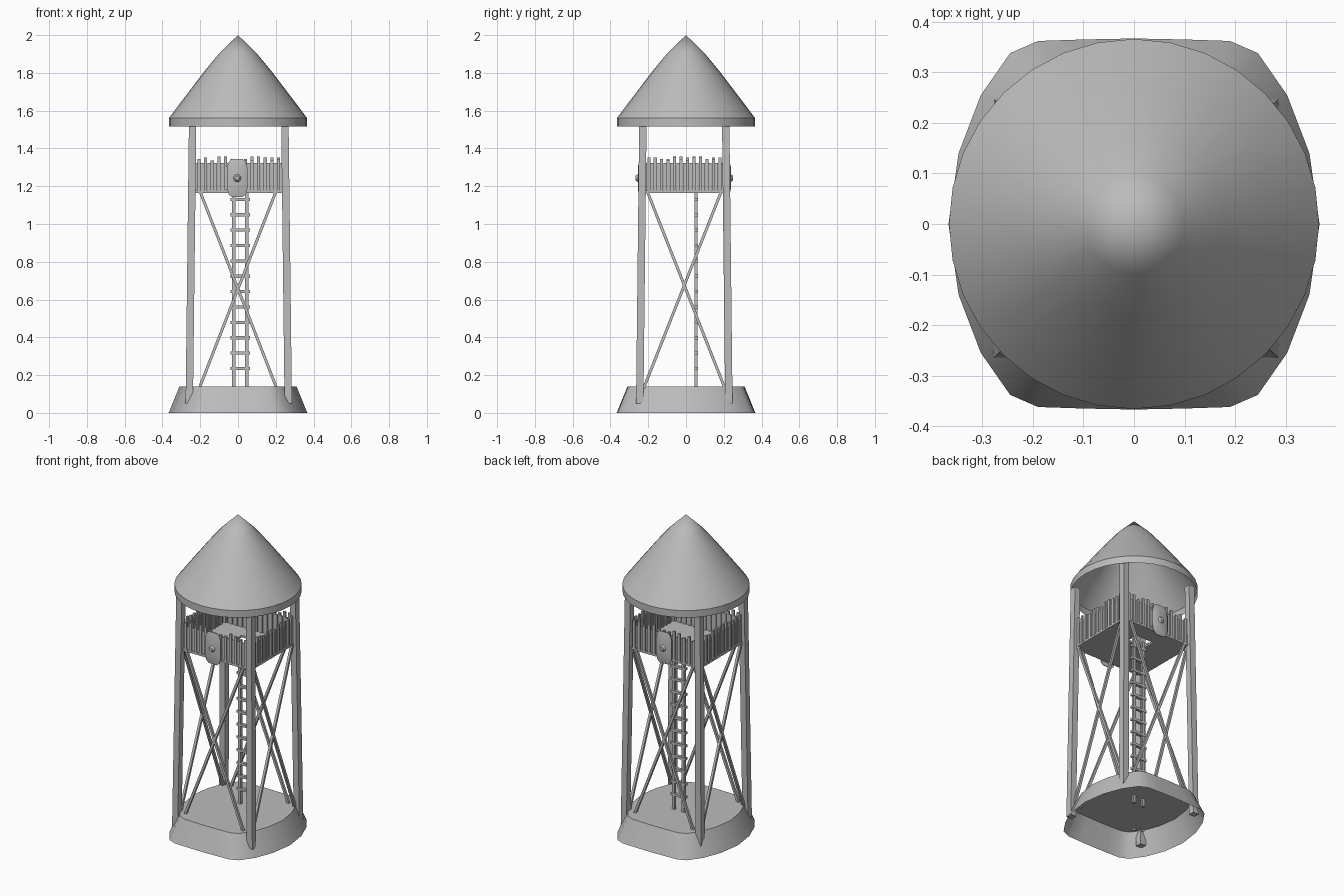
import bpy, bmesh, math, random
from mathutils import Vector, Matrix

random.seed(4)
if "Cube" in bpy.data.objects:
    bpy.data.objects.remove(bpy.data.objects["Cube"], do_unlink=True)

GREY = (0.5, 0.5, 0.5, 1)
grey = bpy.data.materials.new("plain grey")
grey.use_nodes = True
grey.diffuse_color = GREY
grey.node_tree.nodes["Principled BSDF"].inputs["Base Color"].default_value = GREY

CX, CY = 0.004, -0.009          # centre of the leg frame


def finish(name, bm, smooth=None, recalc=True):
    if recalc:
        bmesh.ops.recalc_face_normals(bm, faces=bm.faces)
    mesh = bpy.data.meshes.new(name)
    bm.to_mesh(mesh)
    bm.free()
    mesh.materials.append(grey)
    ob = bpy.data.objects.new(name, mesh)
    bpy.context.collection.objects.link(ob)
    if smooth:
        bpy.ops.object.select_all(action='DESELECT')
        ob.select_set(True)
        bpy.context.view_layer.objects.active = ob
        bpy.ops.object.shade_smooth_by_angle(angle=math.radians(smooth))
    return ob


def box(bm, lo, hi):
    lo, hi = Vector(lo), Vector(hi)
    m = Matrix.Translation((lo + hi) / 2) @ Matrix.Diagonal((*(hi - lo), 1))
    bmesh.ops.create_cube(bm, size=1, matrix=m)


def beam(bm, a, b, w):
    """Square bar from a to b."""
    a, b = Vector(a), Vector(b)
    d = b - a
    side = d.cross(Vector((0, 1, 0)) if abs(d.y) < abs(d.x) else Vector((1, 0, 0))).normalized()
    rot = Matrix((side, d.normalized().cross(side), d.normalized())).transposed().to_4x4()
    m = Matrix.Translation((a + b) / 2) @ rot @ Matrix.Diagonal((w, w, d.length, 1))
    bmesh.ops.create_cube(bm, size=1, matrix=m)


def bridge(bm, low, high):
    n = len(low)
    for i in range(n):
        bm.faces.new((low[i], low[(i + 1) % n], high[(i + 1) % n], high[i]))


# Base: hollow mound with a rounded-square outline and a flat top
corner = [(0.367, 0), (0.347, 0.14), (0.303, 0.255), (0.245, 0.338), (0.19, 0.362), (0.1, 0.365)]
half = corner + [(0, 0.367)] + [(-x, y) for x, y in reversed(corner[1:])]
outline = half + [(-x, -y) for x, y in half]
bm = bmesh.new()
low = [bm.verts.new((x, y, 0)) for x, y in outline]
high = [bm.verts.new((x * 0.845, y * 0.845, 0.14)) for x, y in outline]
bridge(bm, low, high)
bm.faces.new(high)
finish("base_mound", bm, 35, recalc=False)

# Roof: open pointed cap with an upright rim
profile = [(0.366, 1.515), (0.366, 1.56), (0.285, 1.668), (0.178, 1.808), (0.098, 1.905)]
bm = bmesh.new()
rings = [[bm.verts.new((r * math.cos(k * math.tau / 32), r * math.sin(k * math.tau / 32), z))
          for k in range(32)] for r, z in profile]
for low, high in zip(rings, rings[1:]):
    bridge(bm, low, high)
tip = bm.verts.new((0, 0, 2))
for k in range(32):
    bm.faces.new((rings[-1][k], rings[-1][(k + 1) % 32], tip))
finish("roof", bm, 35, recalc=False)

# Legs: four square posts leaning inward
for sx, xname in ((-1, "right"), (1, "left")):
    for sy, yname in ((-1, "front"), (1, "back")):
        bm = bmesh.new()
        beam(bm, (CX + sx * 0.262, CY + sy * 0.236, 0.05),
             (CX + sx * 0.244, CY + sy * 0.219, 1.56), 0.039)
        finish(f"{yname}_{xname}_leg", bm)

# Cross braces on all four sides
bm = bmesh.new()
for s in (-1, 1):
    for d in (-1, 1):
        beam(bm, (-d * 0.205, CY + s * 0.228, 0.13), (d * 0.2, CY + s * 0.22, 1.17), 0.015)
        beam(bm, (CX + s * 0.252, CY - d * 0.215, 0.13),
             (CX + s * 0.245, CY + d * 0.195, 1.17), 0.015)
finish("cross_braces", bm)

# Deck: four slabs around the ladder hatch
X0, X1, Y0, Y1 = CX - 0.25, CX + 0.25, CY - 0.225, CY + 0.225
HX0, HX1, HY0, HY1 = -0.05, 0.075, 0.03, 0.11
bm = bmesh.new()
for x0, x1, y0, y1 in ((X0, X1, Y0, HY0), (X0, X1, HY1, Y1), (X0, HX0, HY0, HY1), (HX1, X1, HY0, HY1)):
    box(bm, (x0, y0, 1.165), (x1, y1, 1.178))
finish("deck", bm)

# Ladder
bm = bmesh.new()
for x in (-0.022, 0.046):
    box(bm, (x - 0.009, 0.046, 0.09), (x + 0.009, 0.062, 1.18))
for i in range(12):
    z = 0.235 + i * 0.0814
    box(bm, (-0.04, 0.044, z - 0.008), (0.063, 0.064, z + 0.008))
finish("ladder", bm)


# Railing: tall uneven pickets in front of a row of short ones
def picket_row(name, half_len, offset, turn):
    bm = bmesh.new()
    count = round(half_len * 2 / 0.034)
    step = half_len * 2 / count
    for i in range(count):
        x = -half_len + (i + 0.5) * step
        top = random.choice((1.335, 1.345, 1.352, 1.358))
        box(bm, (x - 0.008, -offset - 0.008, 1.165), (x + 0.008, -offset + 0.004, top))
        box(bm, (x + 0.009, -offset, 1.165), (x + step - 0.009, -offset + 0.01, 1.322))
    bm.transform(Matrix.Translation((CX, CY, 0)) @ Matrix.Rotation(turn, 4, 'Z'))
    finish(name, bm)


for i, name in enumerate(("front", "left", "back", "right")):
    picket_row(name + "_railing", (0.228, 0.205)[i % 2], (0.218, 0.243)[i % 2], i * math.pi / 2)


# Shields: bulging long octagonal plates with a round boss
def shield(name, turn):
    bm = bmesh.new()
    quarter = [(0.055, 0.05), (0.046, 0.085), (0.03, 0.1)]
    pts = quarter + [(-x, z) for x, z in reversed(quarter)]
    pts += [(-x, -z) for x, z in pts]
    rims = []
    for scale, y in ((1, -0.233), (1, -0.237), (0.6, -0.246)):
        rims.append([bm.verts.new((x * scale, y, z * scale)) for x, z in pts])
    for a, b in zip(rims, rims[1:]):
        bridge(bm, a, b)
    bm.faces.new(rims[0])
    bm.faces.new(rims[-1])
    bmesh.ops.create_cone(bm, cap_ends=True, segments=10, radius1=0.022, radius2=0.012, depth=0.014,
                          matrix=Matrix.Translation((0, -0.251, 0)) @ Matrix.Rotation(math.pi / 2, 4, 'X'))
    bm.transform(Matrix.Translation((-0.004, CY, 1.243)) @ Matrix.Rotation(turn, 4, 'Z'))
    finish(name, bm, 30)


shield("front_shield", 0)
shield("back_shield", math.pi)
